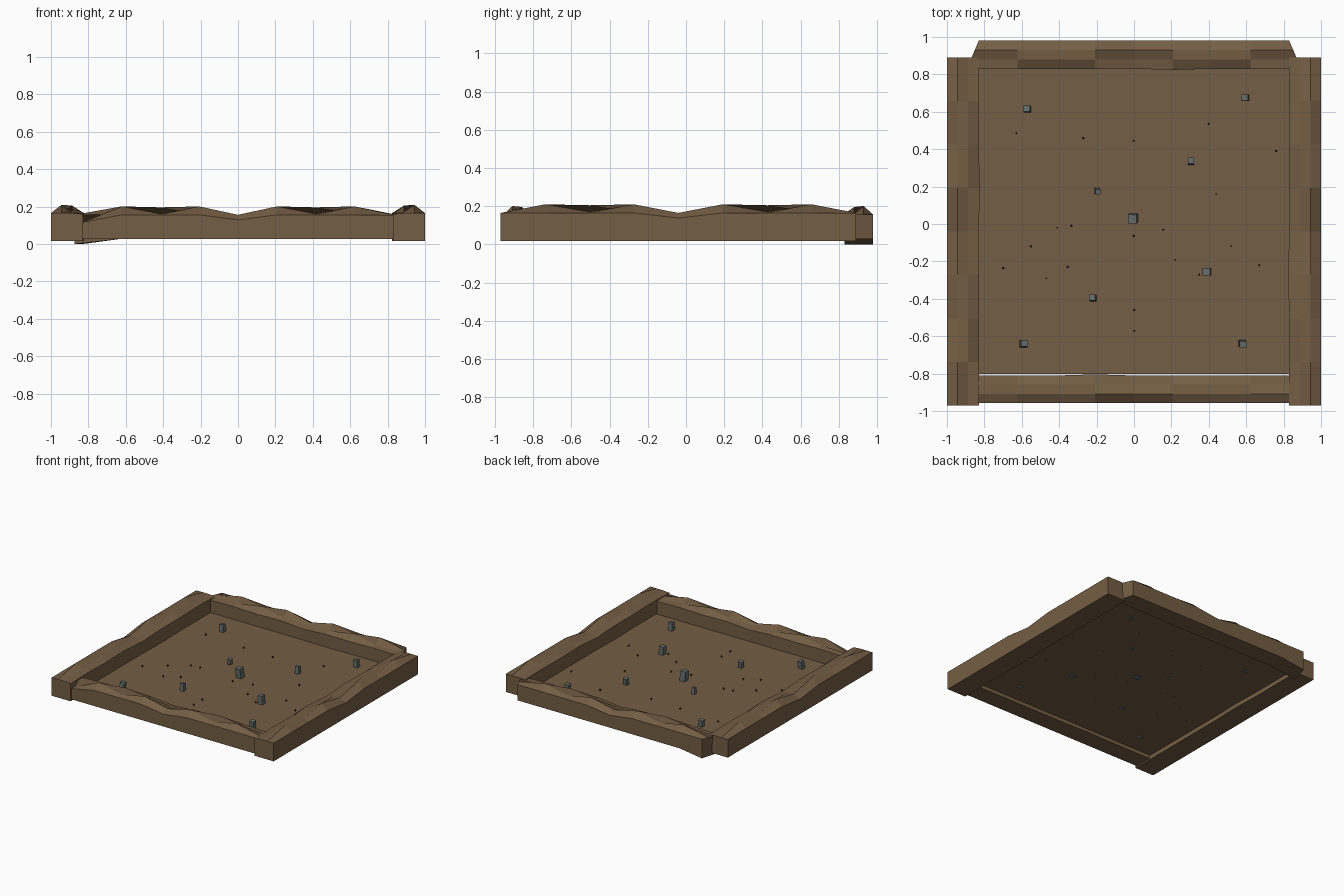
import bpy, bmesh, math, random
from mathutils import Matrix, Vector

if "Cube" in bpy.data.objects:
    bpy.data.objects.remove(bpy.data.objects["Cube"])

random.seed(4)
FLOOR_Z = 0.052


def material(name, rgb):
    m = bpy.data.materials.new(name)
    m.diffuse_color = (*rgb, 1)
    m.use_nodes = True
    m.node_tree.nodes["Principled BSDF"].inputs["Base Color"].default_value = m.diffuse_color
    return m


earth = material("brown earth", (0.175, 0.112, 0.058))
stone = material("grey stone", (0.125, 0.150, 0.145))
dark = material("dark soil", (0.05, 0.035, 0.02))


def make_object(name, bm, mat):
    bmesh.ops.recalc_face_normals(bm, faces=bm.faces[:])
    me = bpy.data.meshes.new(name)
    bm.to_mesh(me)
    bm.free()
    me.materials.append(mat)
    ob = bpy.data.objects.new(name, me)
    bpy.context.collection.objects.link(ob)
    return ob


# Height of the four top rows (outer edge to inner edge) at nine stations
OUTER = [.165, .165, .165, .165, .138, .165, .165, .165, .165]
RIDGE_A = [.165, .210, .170, .210, .165, .210, .170, .210, .165]
RIDGE_B = [.165, .170, .205, .170, .165, .170, .205, .172, .165]
INNER = [.160, .165, .160, .165, .150, .165, .160, .165, .160]


def bank(name, angle, half, outer, inner, centre_y=0, bottom=0.017, top_drop=0.0,
         start_drop=0.0, end_sag=0.0, flare=0.0):
    """Ridged earth bank, modelled along the front and turned into place."""
    bm = bmesh.new()
    rot = Matrix.Rotation(angle, 4, 'Z')
    sections = []
    for i in range(9):
        u = -1 + i / 4
        base = bottom - (end_sag if i == 8 else 0)
        rows = [(0, base)]
        rows += [(k / 3, r[i] - top_drop) for k, r in enumerate((OUTER, RIDGE_A, RIDGE_B, INNER))]
        rows += [(1, base)]
        ring = []
        for k, (v, z) in enumerate(rows):
            if i == 0 and 0 < k < 3:
                z -= start_drop
            x = u * half
            if i in (0, 8):                      # splayed ends
                x += math.copysign(flare * min(1, v * 1.5), u)
            y = -(outer + (inner - outer) * v)
            if i == 3 and v == 1:
                y += 0.006
            p = rot @ Vector((x, y, z))
            ring.append(bm.verts.new((p.x, p.y + centre_y, p.z)))
        sections.append(ring)
    for a, b in zip(sections, sections[1:]):
        for k in range(6):
            n = (k + 1) % 6
            bm.faces.new((a[k], a[n], b[n], b[k]))
    bm.faces.new(sections[0])
    bm.faces.new(sections[-1])
    make_object(name, bm, earth)


bank("front_bank", 0, .83, .957, .81, bottom=.028, top_drop=.009, start_drop=.04)
bank("back_bank", math.pi, .83, .98, .83, bottom=.028, top_drop=.009, end_sag=.028, flare=.043)
bank("right_bank", math.pi / 2, .93, 1.0, .83, centre_y=-.04)
bank("left_bank", -math.pi / 2, .93, 1.0, .83, centre_y=-.04)

# Flat earth floor, stopping just short of the front bank
bm = bmesh.new()
bmesh.ops.create_grid(bm, x_segments=1, y_segments=1, size=1,
                      matrix=Matrix.Translation((0, .014, FLOOR_Z)) @ Matrix.Diagonal((.83, .816, 1, 1)))
make_object("floor", bm, earth)


def blocks(name, spots, mat, sizes, tilt):
    """Scatter of small upright blocks standing in the floor."""
    bm = bmesh.new()
    for (x, y), (w, h) in zip(spots, sizes):
        m = (Matrix.Translation((x, y, FLOOR_Z + h * .4))
             @ Matrix.Rotation(random.uniform(-tilt, tilt), 4, 'X')
             @ Matrix.Rotation(random.uniform(-tilt, tilt), 4, 'Y')
             @ Matrix.Diagonal((w, w, h, 1)))
        bmesh.ops.create_cube(bm, size=1, matrix=m)
    make_object(name, bm, mat)


# Grey standing stones
stones = [(-.57, .615), (.595, .675), (.305, .335), (-.195, .175), (-.005, .03),
          (.39, -.255), (-.22, -.395), (-.59, -.64), (.58, -.64)]
widths = [.034, .034, .032, .028, .046, .040, .032, .036, .036]
blocks("standing_stones", stones, stone, [(w, w * 1.9) for w in widths], .15)

# Tiny dark crumbs of soil
crumbs = [(-.63, .485), (-.27, .46), (.4, .535), (.76, .39), (0, .445), (.44, .16), (-.41, -.02),
          (-.335, -.01), (.155, -.03), (0, -.065), (-.55, -.12), (.22, -.19), (.52, -.12),
          (-.7, -.235), (-.355, -.23), (.67, -.22), (.35, -.27), (-.47, -.29), (0, -.46), (0, -.57)]
blocks("soil_crumbs", crumbs, dark, [(.008, .014)] * len(crumbs), .2)
